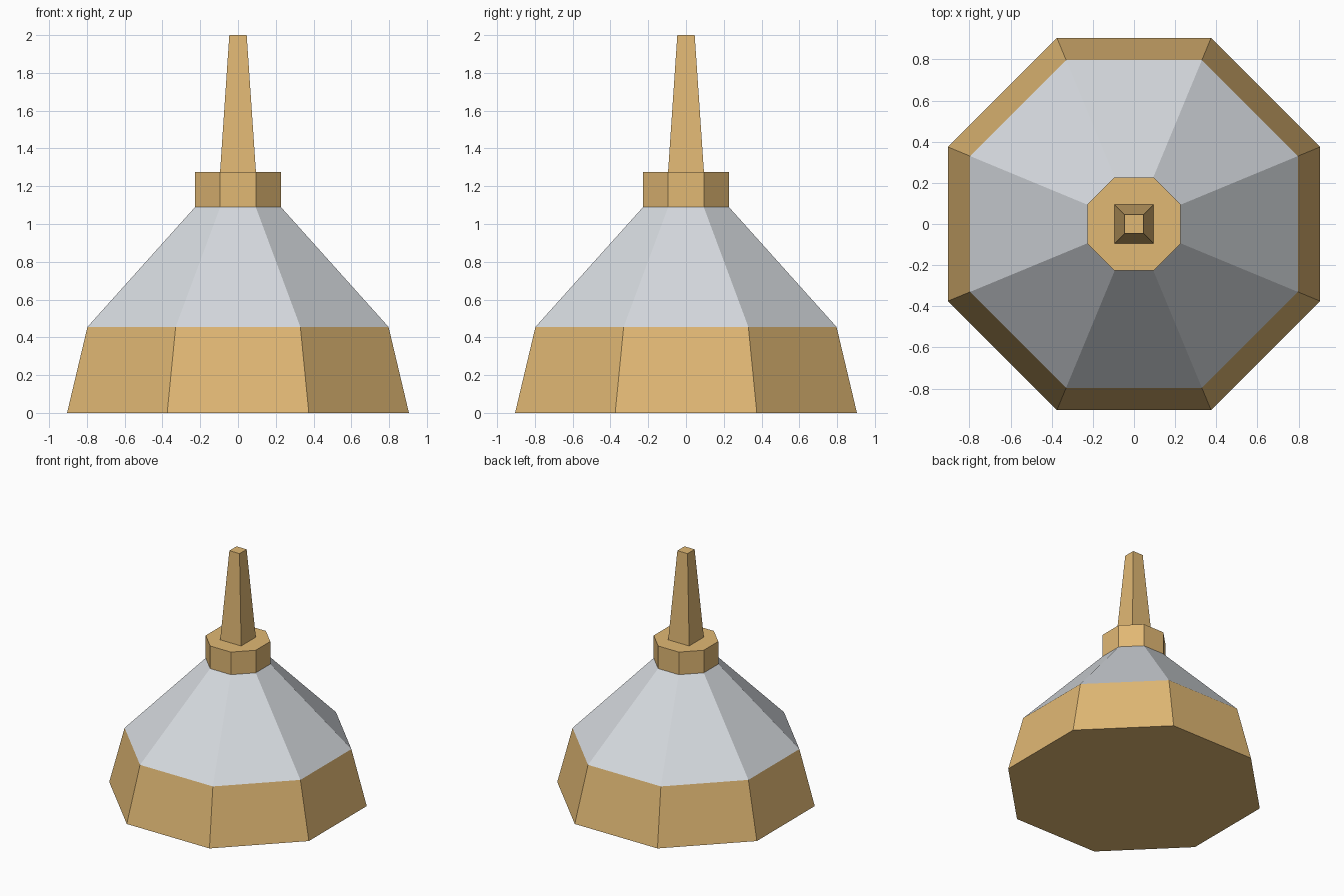
import bpy, bmesh, math

if "Cube" in bpy.data.objects:
    bpy.data.objects.remove(bpy.data.objects["Cube"])


def material(name, color):
    m = bpy.data.materials.new(name)
    m.diffuse_color = (*color, 1)
    m.use_nodes = True
    m.node_tree.nodes["Principled BSDF"].inputs["Base Color"].default_value = m.diffuse_color
    return m


gold = material("gold", (0.75, 0.48, 0.175))
silver = material("pale_grey", (0.67, 0.70, 0.735))


def tapered_prism(name, sides, low, high, mat, bottom=False, top=False):
    """Flat-sided tapered prism; low and high are (flat-to-centre distance, z)."""
    bm = bmesh.new()
    rings = []
    for apothem, z in (low, high):
        r = apothem / math.cos(math.pi / sides)
        angles = [(i + 0.5) * math.tau / sides for i in range(sides)]
        rings.append([bm.verts.new((r * math.cos(a), r * math.sin(a), z)) for a in angles])
    a, b = rings
    for i in range(sides):
        j = (i + 1) % sides
        bm.faces.new((a[i], a[j], b[j], b[i]))
    if bottom:
        bm.faces.new(a[::-1])
    if top:
        bm.faces.new(b)
    mesh = bpy.data.meshes.new(name)
    bm.to_mesh(mesh)
    bm.free()
    mesh.materials.append(mat)
    obj = bpy.data.objects.new(name, mesh)
    bpy.context.collection.objects.link(obj)
    return obj


# Octagonal skirt, sloping roof and collar, stacked edge to edge
tapered_prism("base_skirt", 8, (0.905, 0), (0.797, 0.455), gold, bottom=True)
tapered_prism("sloped_roof", 8, (0.797, 0.455), (0.227, 1.09), silver)
tapered_prism("collar", 8, (0.227, 1.09), (0.227, 1.275), gold, top=True)

# Square spire on the collar
tapered_prism("spire", 4, (0.095, 1.275), (0.046, 2.0), gold, top=True)
